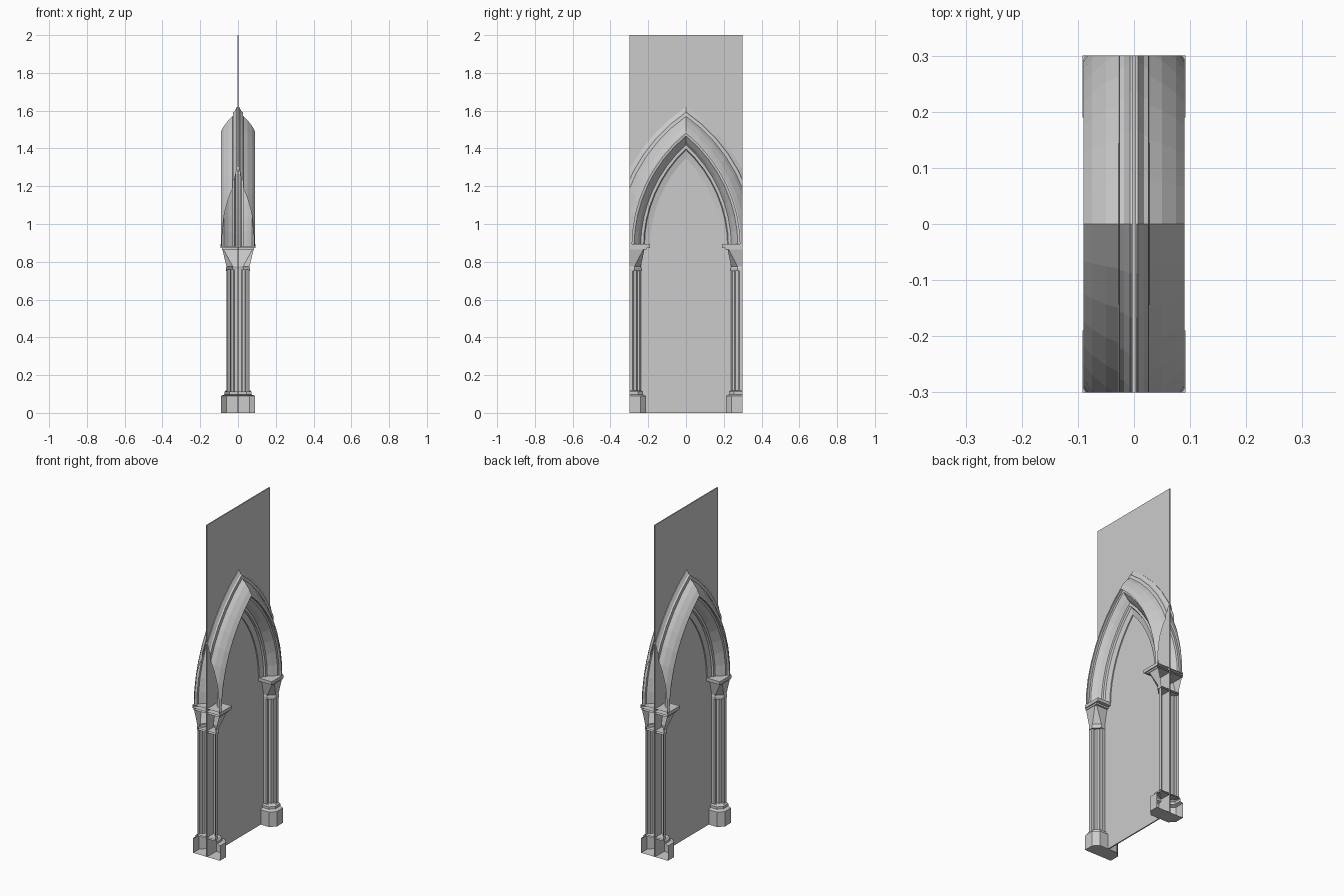
import bpy, bmesh, math

if "Cube" in bpy.data.objects:
    bpy.data.objects.remove(bpy.data.objects["Cube"])

HALF = 0.30      # half width of the bay, also the pier axis
SPRING = 0.88    # height where the arch starts
K, R0 = 0.486, 0.676   # arc centre offset past the middle, inner radius
SEGS = 8


def finish(name, bm, mirror=True):
    bmesh.ops.recalc_face_normals(bm, faces=bm.faces)
    me = bpy.data.meshes.new(name)
    bm.to_mesh(me)
    bm.free()
    ob = bpy.data.objects.new(name, me)
    bpy.context.collection.objects.link(ob)
    if mirror:
        m = ob.modifiers.new("mirror", 'MIRROR')
        m.use_axis = (True, True, False)
        m.merge_threshold = 0.0005
    return ob


def skin(bm, rings):
    for a, b in zip(rings, rings[1:]):
        for i in range(len(a) - 1):
            bm.faces.new((a[i], a[i + 1], b[i + 1], b[i]))


def pier_part(name, levels):
    """Loft quarter plans (x, inward distance from the bay edge) over heights."""
    bm = bmesh.new()
    rings = [[bm.verts.new((x, HALF - e, z)) for x, e in plan] for z, plan in levels]
    skin(bm, rings)
    for ring, (z, _) in ((rings[0], levels[0]), (rings[-1], levels[-1])):
        bm.faces.new(ring + [bm.verts.new((0, HALF, z))])
    return finish(name, bm)


def octagon(x, e, c):
    return [(x, 0), (x, e - c), (x - c, e), (0, e)]


# thin wall panel
bm = bmesh.new()
bmesh.ops.create_cube(bm, size=1)
for v in bm.verts:
    v.co = (v.co.x * 0.007, v.co.y * 2 * HALF, v.co.z * 2 + 1)
finish("wall_panel", bm, mirror=False)

# moulded pointed arch: profile as (x, offset from inner arc)
profile = [(0.003, 0.0), (0.010, 0.0), (0.018, 0.030), (0.028, 0.035), (0.028, 0.050),
           (0.050, 0.064), (0.073, 0.085), (0.075, 0.096), (0.090, 0.096), (0.090, 0.104),
           (0.075, 0.126), (0.050, 0.152), (0.028, 0.168), (0.026, 0.186),
           (0.018, 0.190), (0.007, 0.209), (0.003, 0.209)]
bm = bmesh.new()
rings = []
for i in range(SEGS + 1):
    ring = []
    for x, d in profile:
        r = R0 + d
        a = math.acos(K / r) * i / SEGS
        ring.append(bm.verts.new((x, r * math.cos(a) - K, SPRING + r * math.sin(a))))
    rings.append(ring)
skin(bm, rings)
bmesh.ops.bisect_plane(bm, geom=bm.verts[:] + bm.edges[:] + bm.faces[:],
                       plane_co=(0, HALF, 0), plane_no=(0, 1, 0), clear_outer=True)
finish("pointed_arch", bm)

# pier bases
plinth = octagon(0.090, 0.088, 0.030)
collar = octagon(0.072, 0.072, 0.026)
pier_part("pier_base", [(0, plinth), (0.09, plinth), (0.097, collar),
                        (0.112, collar), (0.118, octagon(0.064, 0.064, 0.024))])

# clustered shafts
shaft = [(0.061, 0), (0.061, 0.018), (0.054, 0.025), (0.043, 0.025), (0.038, 0.038),
         (0.025, 0.043), (0.025, 0.054), (0.018, 0.061), (0, 0.061)]
pier_part("pier_shaft", [(0.11, shaft), (0.76, shaft)])

# flared capitals
neck = octagon(0.064, 0.064, 0.036)
pier_part("pier_capital", [(0.75, neck), (0.765, neck), (0.775, octagon(0.061, 0.061, 0.034)),
                           (0.866, octagon(0.083, 0.080, 0.006))])

# square abacus in two layers
for name, z0, z1, x, e in (("abacus_lower", 0.864, 0.876, 0.086, 0.090),
                           ("abacus_upper", 0.874, 0.893, 0.092, 0.110)):
    plan = [(x, 0), (x, e), (0, e)]
    pier_part(name, [(z0, plan), (z1, plan)])
